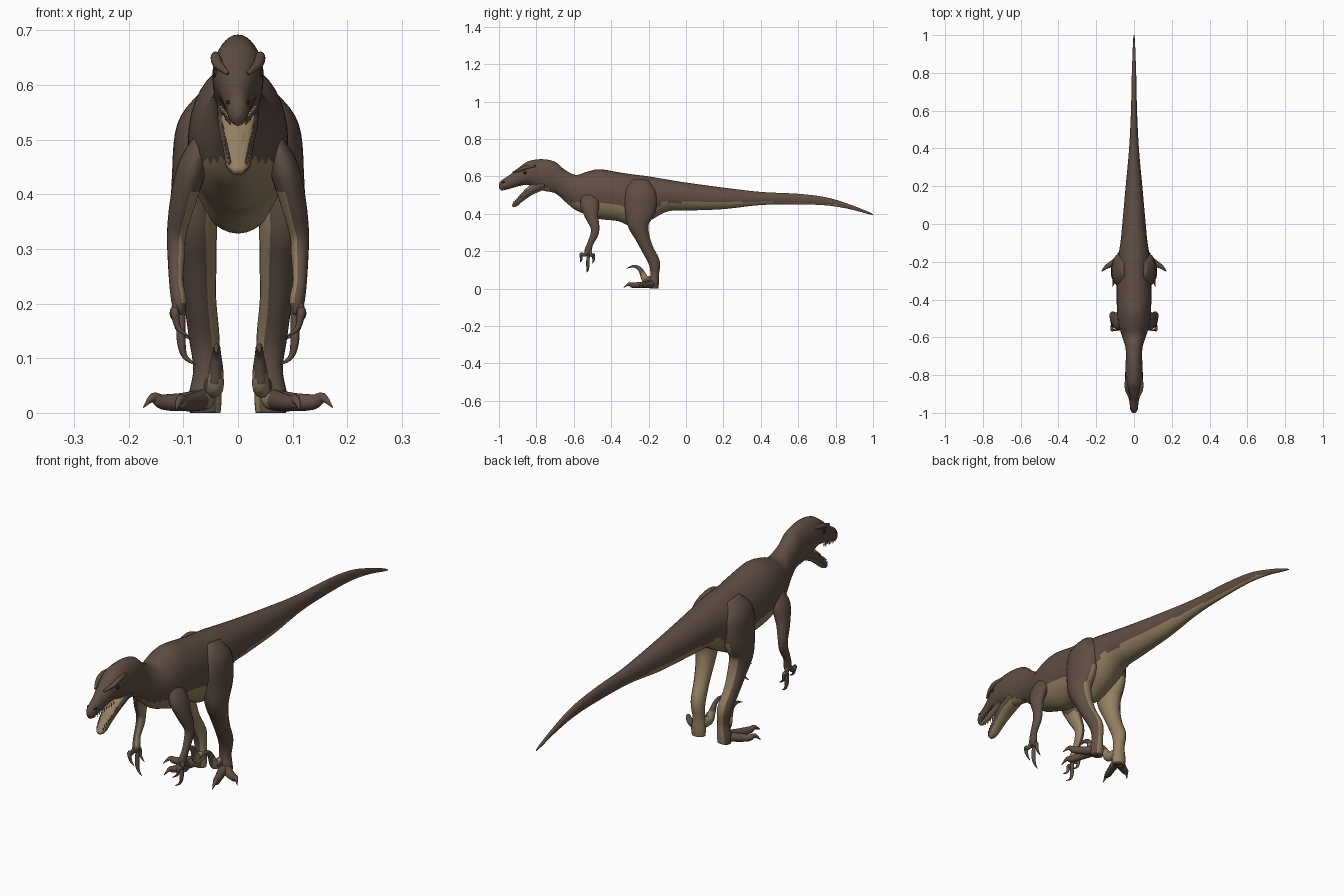
import bpy
import bmesh
import math
import random
from mathutils import Vector

random.seed(3)
cube = bpy.data.objects.get("Cube")
if cube:
    bpy.data.objects.remove(cube, do_unlink=True)


def make_material(name, color):
    mat = bpy.data.materials.new(name)
    mat.use_nodes = True
    mat.diffuse_color = (*color, 1)
    shader = next(n for n in mat.node_tree.nodes if n.type == "BSDF_PRINCIPLED")
    shader.inputs["Base Color"].default_value = (*color, 1)
    shader.inputs["Roughness"].default_value = 0.8
    return mat


HIDE, BELLY, EYE = range(3)
MATERIALS = [
    make_material("dark brown hide", (0.115, 0.076, 0.058)),
    make_material("tan underside", (0.3, 0.22, 0.125)),
    make_material("black eye", (0.02, 0.015, 0.012)),
]


def smooth_path(points, steps):
    """Catmull-Rom interpolation through tuples of any length."""
    vecs = [Vector(p) for p in points]
    out = []
    for i in range(len(vecs) - 1):
        a, b, c = vecs[max(i - 1, 0)], vecs[i], vecs[i + 1]
        d = vecs[min(i + 2, len(vecs) - 1)]
        for k in range(steps):
            t = k / steps
            out.append(b + (c - a) * (t / 2)
                       + (a * 2 - b * 5 + c * 4 - d) * (t * t / 2)
                       + (b * 3 - a - c * 3 + d) * (t ** 3 / 2))
    return out + [vecs[-1]]


def add_tube(bm, points, side, sides, steps, upright):
    """Skin elliptical rings (x, y, z, half width, half depth) along a path."""
    path = smooth_path(points, steps)
    centres = [Vector(p[:3]) for p in path]
    rings = []
    for i, p in enumerate(path):
        tangent = centres[min(i + 1, len(path) - 1)] - centres[max(i - 1, 0)]
        if upright:
            tangent = Vector((0, 1, 0))
        tangent.normalize()
        across = Vector((1, 0, 0))
        across = (across - tangent * across.dot(tangent)).normalized()
        depth = tangent.cross(across)
        ring = []
        for k in range(sides):
            angle = math.tau * k / sides
            co = (centres[i] + across * math.cos(angle) * max(p[3], 0.0005)
                  + depth * math.sin(angle) * max(p[4], 0.0005))
            ring.append(bm.verts.new((co.x * side, co.y, max(co.z, 0))))
        rings.append(ring)
    for r, s in zip(rings, rings[1:]):
        for k in range(sides):
            n = (k + 1) % sides
            bm.faces.new((r[k], r[n], s[n], s[k]))
    bm.faces.new(rings[0])
    bm.faces.new(rings[-1])


def build(name, tubes, rule, side=1, sides=16, steps=5, upright=False):
    bm = bmesh.new()
    for tube in tubes:
        add_tube(bm, tube, side, sides, steps, upright)
    bmesh.ops.recalc_face_normals(bm, faces=bm.faces)
    for f in bm.faces:
        f.smooth = True
        c, n = f.calc_center_median(), f.normal.copy()
        c.x, n.x = c.x * side, n.x * side
        f.material_index = rule(c, n)
    mesh = bpy.data.meshes.new(name)
    bm.to_mesh(mesh)
    bm.free()
    for mat in MATERIALS:
        mesh.materials.append(mat)
    obj = bpy.data.objects.new(name, mesh)
    bpy.context.collection.objects.link(obj)
    return obj


def lerp_table(table, y):
    for (y0, z0), (y1, z1) in zip(table, table[1:]):
        if y0 <= y <= y1:
            return z0 + (z1 - z0) * (y - y0) / (y1 - y0)
    return 0


# Head, neck, trunk and tail: y, top, bottom, half width
profile = [
    (-1, .56, .54, .006), (-.985, .58, .525, .018), (-.94, .61, .535, .025),
    (-.89, .65, .55, .036), (-.84, .682, .553, .046), (-.77, .692, .525, .046),
    (-.7, .678, .51, .043), (-.65, .637, .468, .046), (-.59, .608, .42, .065),
    (-.53, .625, .395, .082), (-.46, .638, .372, .09), (-.36, .622, .36, .092),
    (-.28, .61, .328, .09), (-.2, .6, .36, .088), (-.1, .583, .412, .072),
    (0, .567, .417, .062), (.2, .54, .425, .044), (.4, .517, .447, .026),
    (.6, .507, .45, .016), (.75, .488, .445, .013), (.87, .452, .426, .009),
    (.97, .413, .4, .005), (1, .397, .393, .002),
]
belly_line = [(-.87, .5), (-.82, .56), (-.74, .54), (-.62, .46), (-.5, .46),
              (-.35, .44), (-.28, .4), (-.2, .41), (-.12, .46), (.4, .464),
              (.6, .462), (.8, .45), (.9, .42), (1, .38)]


def body_rule(c, n):
    if c.y < -.84 and n.z < -.75:
        return BELLY
    return BELLY if c.z < lerp_table(belly_line, c.y) else HIDE


build("body", [[(0, y, (t + b) / 2, w, (t - b) / 2) for y, t, b, w in profile]],
      body_rule, sides=36, steps=6, upright=True)

# Open lower jaw and tongue
build("lower_jaw", [[(0, -.76, .56, .038, .03), (0, -.83, .525, .036, .025),
                     (0, -.88, .482, .027, .017), (0, -.912, .452, .022, .014),
                     (0, -.928, .441, .01, .007)]],
      lambda c, n: BELLY if abs(n.x) < .75 else HIDE, sides=20)
build("tongue", [[(0, -.8, .56, .015, .006), (0, -.86, .522, .016, .006),
                  (0, -.905, .472, .008, .004)]], lambda c, n: BELLY)

# Teeth along both jaws
teeth = []
for i in range(9):
    t = i / 8
    size = random.uniform(.012, .018)
    for s in (-1, 1):
        x, y, z = s * (.014 + .018 * t), -.975 + .1 * t, .54 + .022 * t
        teeth.append([(x, y, z, .003, .004), (x, y, z - size, 0, 0)])
        x, y, z = s * (.015 + .014 * t), -.918 + .07 * t, .455 + .062 * t
        teeth.append([(x, y, z, .003, .004), (x, y - .006, z + size, 0, 0)])
build("teeth", teeth, lambda c, n: BELLY, sides=6, steps=1)


def leg_rule(c, n):
    return BELLY if c.z < .42 and .6 * n.y - n.x > .05 else HIDE


def arm_rule(c, n):
    return BELLY if .2 < c.z < .4 and n.x < -.25 else HIDE


def toe_rule(c, n):
    return BELLY if c.y > -.238 and c.x < .056 and c.z < .085 else HIDE


def finger(dx, y, tip):
    """Thin finger ending in a claw hooked inwards."""
    return [(.108, -.52, .215, .01, .012), (.112 + dx, (y - .52) / 2, .18, .008, .009),
            (.112 + dx, y, tip + .045, .008, .009),
            (.105 + dx, y, tip + .015, .005, .006),
            (.085 + dx, y - .006, tip, .001, .001)]


dark = lambda c, n: HIDE
for side, label in ((1, "left"), (-1, "right")):
    # Brow ridge, eye and nostril
    build(label + "_brow_ridge", [[(.02, -.925, .622, .004, .004),
          (.036, -.885, .637, .009, .009), (.041, -.85, .65, .009, .01),
          (.04, -.805, .655, .004, .005)]], dark, side)
    build(label + "_eye", [[(.039, -.87, .621, .001, .001), (.039, -.865, .621, .007, .008),
          (.04, -.855, .621, .007, .008), (.041, -.85, .621, .001, .001)]],
          lambda c, n: EYE, side, sides=12)
    build(label + "_nostril", [[(.015, -.985, .566, .001, .001), (.018, -.978, .568, .003, .004),
          (.021, -.968, .57, .001, .001)]], lambda c, n: EYE, side, sides=8)

    # Hind leg from hip to heel
    build(label + "_hind_leg", [[
        (.05, -.24, .58, .02, .04), (.067, -.245, .52, .045, .085),
        (.077, -.245, .43, .044, .085), (.08, -.255, .35, .042, .06),
        (.075, -.235, .28, .036, .04), (.07, -.205, .21, .03, .032),
        (.062, -.17, .14, .028, .031), (.058, -.167, .08, .024, .023),
        (.06, -.17, .03, .03, .025), (.06, -.17, 0, .028, .022)]],
        leg_rule, side, sides=24)

    # Two splayed walking toes and the raised sickle claw
    build(label + "_toes", [
        [(.06, -.17, .025, .022, .02), (.1, -.2, .02, .018, .017),
         (.138, -.222, .02, .013, .014), (.155, -.235, .028, .008, .009),
         (.173, -.252, .01, .001, .001)],
        [(.06, -.175, .025, .022, .02), (.08, -.235, .02, .016, .017),
         (.098, -.285, .018, .013, .014), (.106, -.305, .024, .008, .009),
         (.113, -.333, .006, .001, .001)],
        [(.047, -.175, .05, .018, .02), (.042, -.215, .05, .016, .02),
         (.04, -.232, .08, .013, .015), (.039, -.25, .108, .008, .011),
         (.039, -.28, .12, .006, .007), (.04, -.318, .108, .001, .001)],
    ], toe_rule, side)

    # Arm with a three fingered hand
    build(label + "_arm", [[
        (.06, -.51, .5, .02, .04), (.083, -.515, .45, .027, .05),
        (.1, -.505, .39, .024, .036), (.112, -.487, .33, .018, .024),
        (.113, -.49, .29, .016, .021), (.113, -.512, .24, .013, .016),
        (.108, -.523, .205, .014, .019), (.108, -.525, .18, .008, .012)]],
        arm_rule, side, sides=20)
    build(label + "_fingers", [finger(-.008, -.525, .088), finger(.004, -.56, .14),
                               finger(.002, -.495, .135)], dark, side, sides=12)
